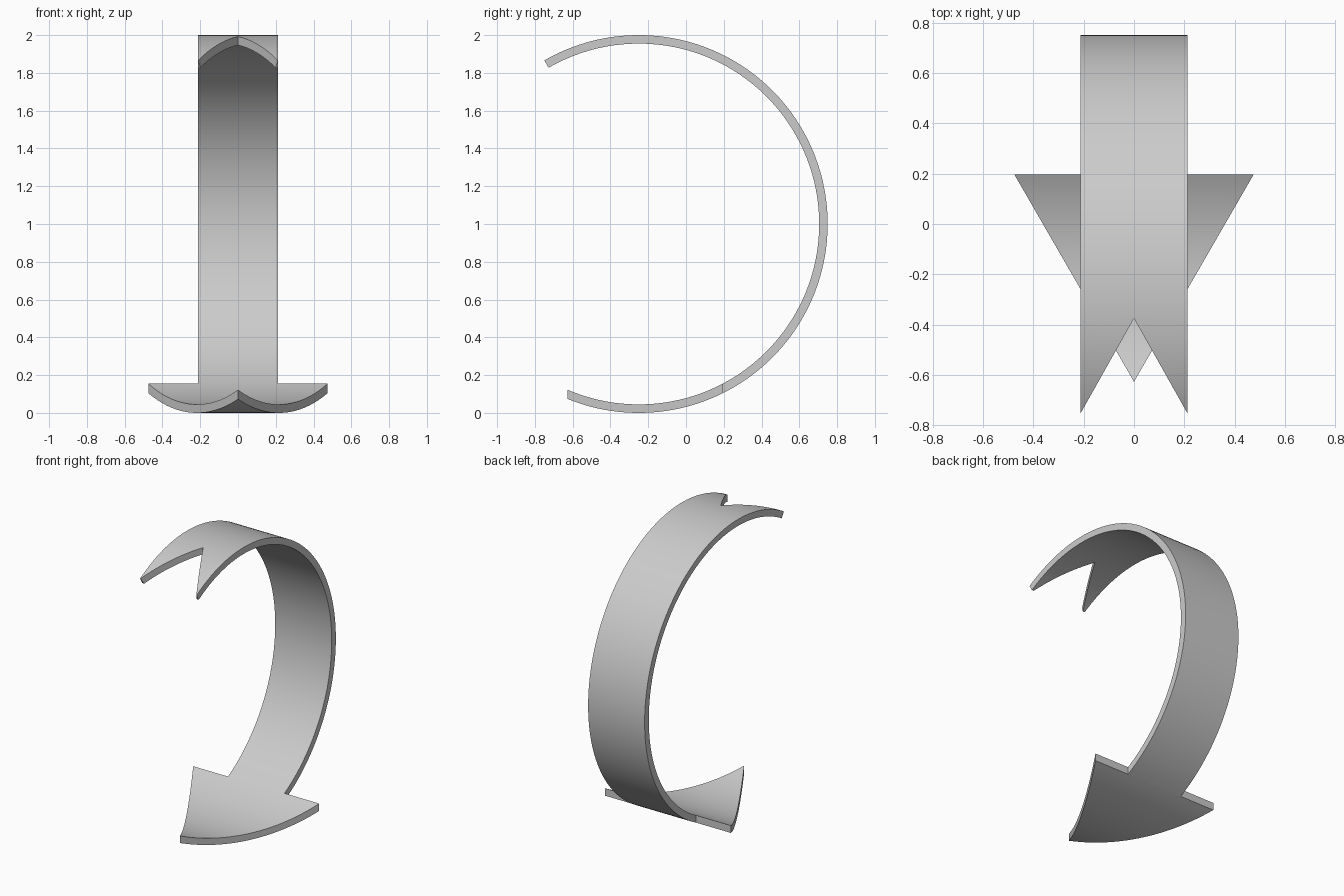
import bpy, bmesh
from math import asin, sin, cos, radians
from mathutils import Matrix

if "Cube" in bpy.data.objects:
    bpy.data.objects.remove(bpy.data.objects["Cube"], do_unlink=True)

CENTRE_Y, CENTRE_Z = -0.25, 1.0
OUTER, INNER = 1.0, 0.955
BASE_Y = 0.196          # back edge of the arrowhead

grey = bpy.data.materials.new("plain grey")
grey.use_nodes = True
grey.diffuse_color = (0.6, 0.6, 0.6, 1)
grey.node_tree.nodes["Principled BSDF"].inputs["Base Color"].default_value = (0.6, 0.6, 0.6, 1)


def base_angle(radius):
    """Angle from the bottom of the ring at which the arrowhead starts."""
    return asin((BASE_Y - CENTRE_Y) / radius)


def curved_strip(name, half_width, end_angle, steps, cut_start, cut_end):
    """Arc-shaped slab from the arrowhead base, cut along a plan line and mirrored."""
    bm = bmesh.new()
    rings = []
    for i in range(steps + 1):
        ring = []
        for radius, x in ((OUTER, 0), (OUTER, half_width), (INNER, half_width), (INNER, 0)):
            start = base_angle(radius)
            a = start + (end_angle - start) * i / steps
            ring.append(bm.verts.new((x, CENTRE_Y + radius * sin(a), CENTRE_Z - radius * cos(a))))
        rings.append(ring)
    for a, b in zip(rings, rings[1:]):
        for k in range(4):
            n = (k + 1) % 4
            bm.faces.new((a[k], a[n], b[n], b[k]))
    bm.faces.new(rings[0])
    bm.faces.new(rings[-1])
    bmesh.ops.recalc_face_normals(bm, faces=bm.faces)

    # slanted vertical cut
    dx, dy = cut_end[0] - cut_start[0], cut_end[1] - cut_start[1]
    cut = bmesh.ops.bisect_plane(bm, geom=bm.verts[:] + bm.edges[:] + bm.faces[:],
                                 plane_co=(*cut_start, 0), plane_no=(dy, -dx, 0),
                                 clear_outer=True)
    edges = [e for e in cut["geom_cut"] if isinstance(e, bmesh.types.BMEdge)]
    bmesh.ops.holes_fill(bm, edges=edges, sides=0)

    # open the middle and mirror the half
    middle = [f for f in bm.faces if all(abs(v.co.x) < 1e-5 for v in f.verts)]
    bmesh.ops.delete(bm, geom=middle, context='FACES')
    bmesh.ops.mirror(bm, geom=bm.verts[:] + bm.edges[:] + bm.faces[:],
                     matrix=Matrix.Identity(4), merge_dist=1e-4, axis='X')
    bmesh.ops.recalc_face_normals(bm, faces=bm.faces)

    mesh = bpy.data.meshes.new(name)
    bm.to_mesh(mesh)
    bm.free()
    mesh.materials.append(grey)
    obj = bpy.data.objects.new(name, mesh)
    bpy.context.collection.objects.link(obj)
    bpy.ops.object.select_all(action='DESELECT')
    obj.select_set(True)
    bpy.context.view_layer.objects.active = obj
    bpy.ops.object.shade_smooth_by_angle(angle=radians(30))
    return obj


# long curved band with a swallow-tail notch at its upper end
curved_strip("arrow_band", 0.213, radians(210), 96, (0, -0.375), (0.211, -0.75))

# triangular arrowhead following the same curve
curved_strip("arrow_head", 0.6, radians(-35), 36, (0, -0.627), (0.475, BASE_Y))
